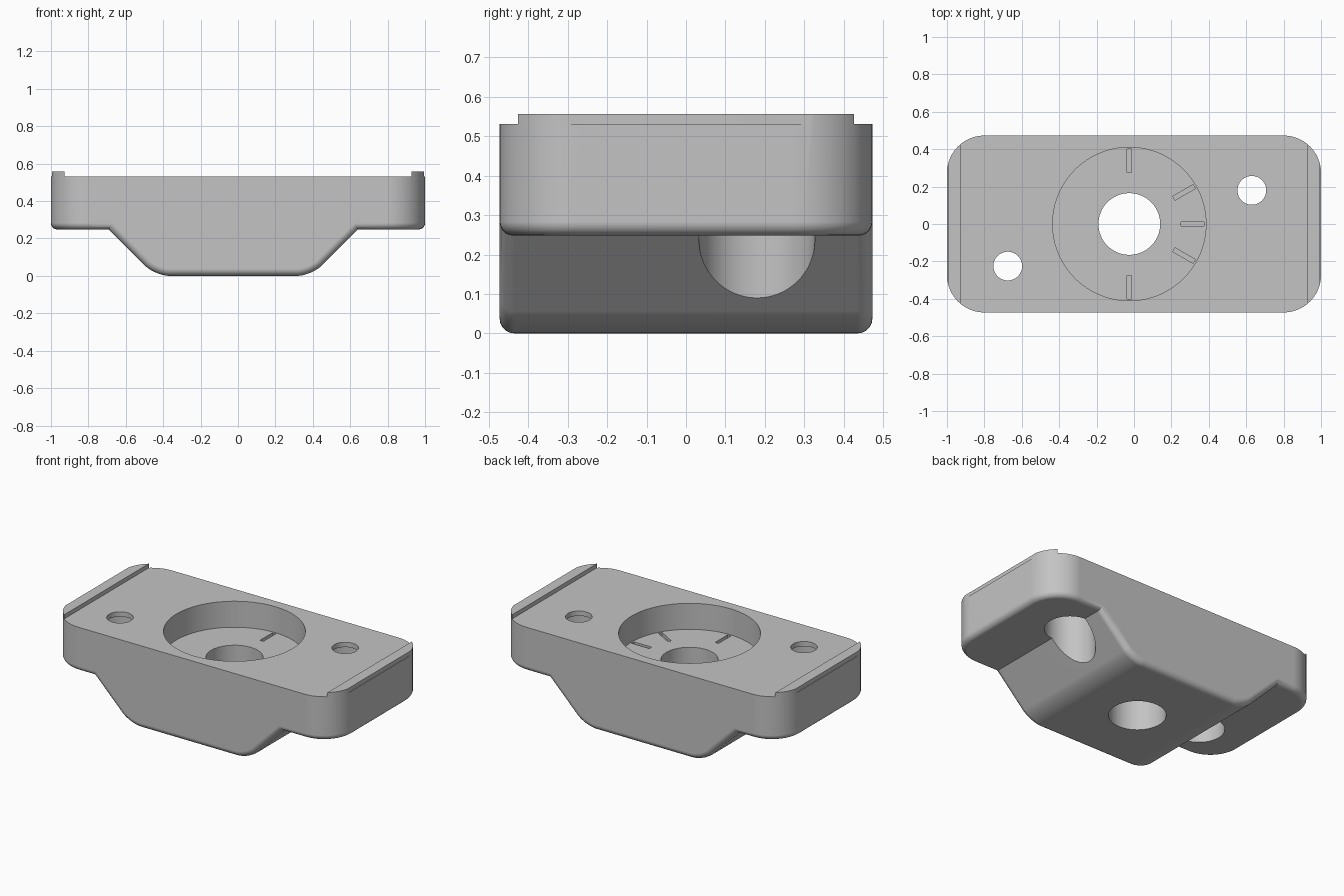
import bpy, bmesh
from math import radians, sin, cos, tau
from mathutils import Matrix, Vector

cube = bpy.data.objects.get("Cube")
if cube:
    bpy.data.objects.remove(cube)

grey = bpy.data.materials.new("plain grey")
grey.use_nodes = True
grey.diffuse_color = (0.55, 0.55, 0.55, 1)
grey.node_tree.nodes["Principled BSDF"].inputs["Base Color"].default_value = grey.diffuse_color

HALF_Y = 0.473
TOP, PLATE_TOP, PLATE_BASE = 0.557, 0.531, 0.248
CENTRE_X = -0.025


def finish(bm, name):
    bmesh.ops.recalc_face_normals(bm, faces=bm.faces)
    mesh = bpy.data.meshes.new(name)
    bm.to_mesh(mesh)
    bm.free()
    mesh.materials.append(grey)
    obj = bpy.data.objects.new(name, mesh)
    bpy.context.collection.objects.link(obj)
    return obj


def prism(points, z0, z1):
    bm = bmesh.new()
    base = bm.faces.new([bm.verts.new((x, y, z0)) for x, y in points])
    new = bmesh.ops.extrude_face_region(bm, geom=[base])["geom"]
    bmesh.ops.translate(bm, vec=(0, 0, z1 - z0),
                        verts=[v for v in new if isinstance(v, bmesh.types.BMVert)])
    return bm


def round_edges(bm, edges, size, segments):
    bmesh.ops.bevel(bm, geom=edges, offset=size, segments=segments,
                    profile=0.5, affect='EDGES', clamp_overlap=True)


def cylinder(name, x, y, radius, z0, z1, sides=64):
    ring = [(x + radius * cos(tau * i / sides), y + radius * sin(tau * i / sides))
            for i in range(sides)]
    return finish(prism(ring, z0, z1), name)


def box(name, x0, x1, y0, y1, z0, z1, turn=Matrix()):
    bm = prism([(x0, y0), (x1, y0), (x1, y1), (x0, y1)], z0, z1)
    bm.transform(turn)
    return finish(bm, name)


def combine(target, other, operation):
    mod = target.modifiers.new("combine", 'BOOLEAN')
    mod.operation, mod.solver, mod.object = operation, 'EXACT', other
    bpy.ops.object.select_all(action='DESELECT')
    target.select_set(True)
    bpy.context.view_layer.objects.active = target
    bpy.ops.object.modifier_apply(modifier=mod.name)
    bpy.data.objects.remove(other)


# Plate with rounded corners and a soft lower rim
bm = prism([(-1, -HALF_Y), (1, -HALF_Y), (1, HALF_Y), (-1, HALF_Y)], PLATE_BASE, TOP)
upright = [e for e in bm.edges if abs(e.verts[0].co.z - e.verts[1].co.z) > 0.1]
round_edges(bm, upright, 0.2, 12)
rim = [e for e in bm.edges if all(v.co.z < PLATE_BASE + 0.001 for v in e.verts)]
round_edges(bm, rim, 0.035, 5)
body = finish(bm, "mount_body")

# Sloped belly under the plate, running the full depth
UP = 0.3
bm = prism([(-0.418, 0), (0.418, 0), (0.418 + UP, UP), (-0.418 - UP, UP)],
           -HALF_Y, HALF_Y)
bm.transform(Matrix.Translation((CENTRE_X, 0, 0)) @ Matrix.Rotation(radians(90), 4, 'X'))
corners = [e for e in bm.edges if all(v.co.z < 0.001 for v in e.verts)
           and abs(e.verts[0].co.y - e.verts[1].co.y) > 0.5]
round_edges(bm, corners, 0.08, 10)
rim = [e for e in bm.edges if abs(e.verts[0].co.y - e.verts[1].co.y) < 0.001
       and min(v.co.z for v in e.verts) < UP - 0.01]
round_edges(bm, rim, 0.038, 5)
combine(body, finish(bm, "belly"), 'UNION')

# Lower the top, leaving a thin raised lip near each end
for x0, x1 in ((-0.928, 0.928), (0.995, 1.1), (-1.1, -0.995)):
    combine(body, box("top_cut", x0, x1, -1, 1, PLATE_TOP, 1), 'DIFFERENCE')

# Central bowl and through hole
FLOOR = 0.365
combine(body, cylinder("bowl_cut", CENTRE_X, 0, 0.41, FLOOR, 1, 96), 'DIFFERENCE')
combine(body, cylinder("centre_hole_cut", CENTRE_X, 0, 0.165, -1, 1), 'DIFFERENCE')

# Radial slots in the bowl floor
for angle in (0, 30, 90, 150, 180, 210, 270, 330):
    turn = Matrix.Translation((CENTRE_X, 0, 0)) @ Matrix.Rotation(radians(angle), 4, 'Z')
    combine(body, box("slot_cut", 0.275, 0.4, -0.012, 0.012, FLOOR - 0.02, FLOOR + 0.05, turn),
            'DIFFERENCE')

# Screw holes, each with a wide counterbore from below
for x, y in ((0.63, 0.18), (-0.675, -0.225)):
    combine(body, cylinder("screw_hole_cut", x, y, 0.077, -1, 1, 48), 'DIFFERENCE')
    combine(body, cylinder("counterbore_cut", x, y, 0.147, -1, 0.5), 'DIFFERENCE')

# Smooth the fillets, keep hard edges crisp
bpy.ops.object.select_all(action='DESELECT')
body.select_set(True)
bpy.context.view_layer.objects.active = body
bpy.ops.object.shade_smooth_by_angle(angle=radians(30))
weighted = body.modifiers.new("even_flats", 'WEIGHTED_NORMAL')
weighted.keep_sharp = True
